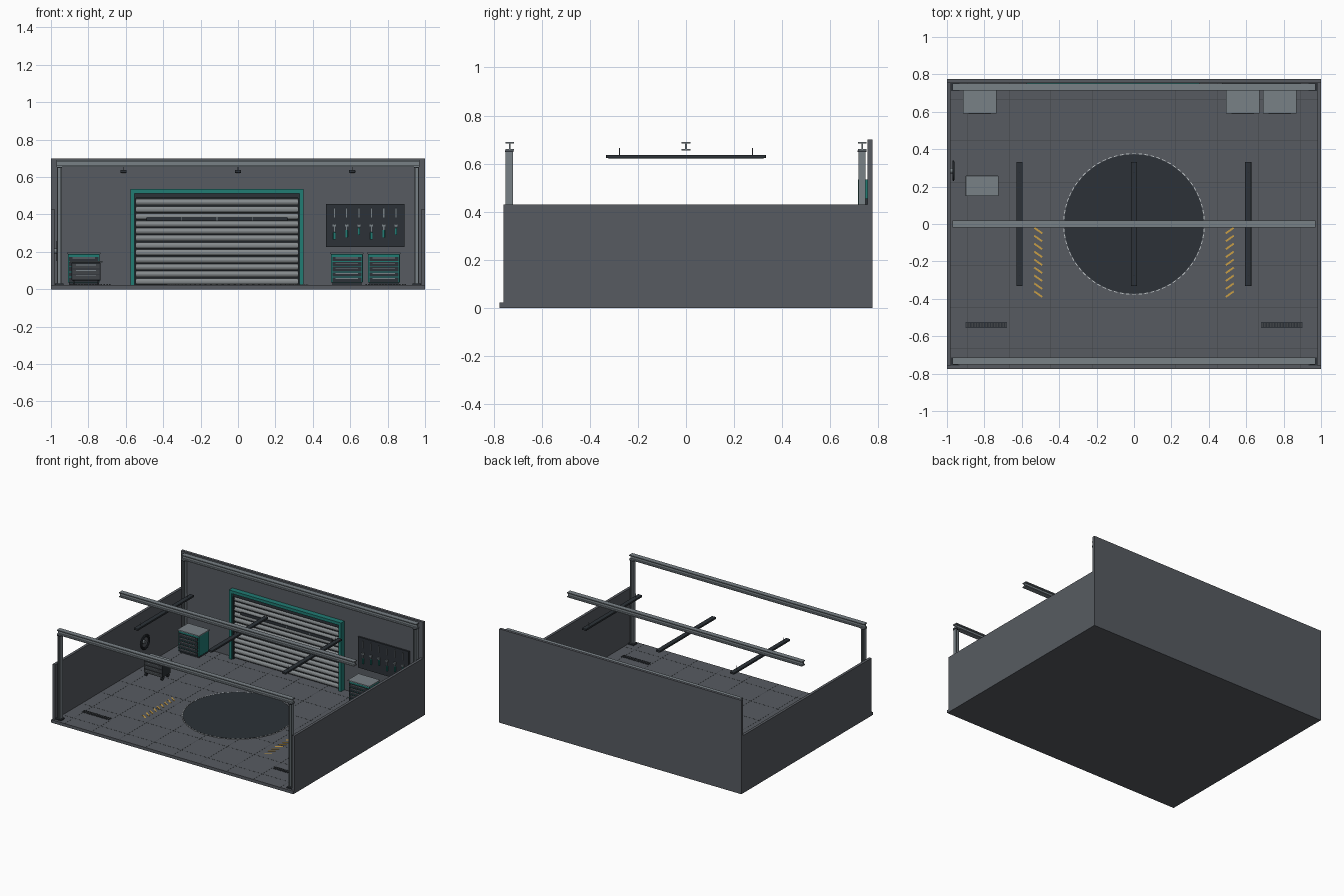
import bpy, bmesh, math
from mathutils import Matrix, Vector

if "Cube" in bpy.data.objects:
    bpy.data.objects.remove(bpy.data.objects["Cube"])


def mat(name, r, g, b):
    m = bpy.data.materials.new(name)
    m.diffuse_color = (r, g, b, 1)
    m.use_nodes = True
    m.node_tree.nodes["Principled BSDF"].inputs["Base Color"].default_value = m.diffuse_color
    return m


WALL = mat("wall_grey", .095, .105, .12)
STEEL = mat("steel", .19, .22, .24)
SLAT = mat("slat_grey", .24, .26, .27)
DARK = mat("dark", .025, .031, .038)
LINE = mat("groove", .05, .056, .063)
TEAL = mat("teal", .015, .2, .175)
GOLD = mat("gold", .58, .34, .06)
PALE = mat("pale", .55, .58, .6)


def finish(name, bm, material, bevel=0):
    me = bpy.data.meshes.new(name)
    bm.to_mesh(me)
    bm.free()
    ob = bpy.data.objects.new(name, me)
    bpy.context.collection.objects.link(ob)
    me.materials.append(material)
    if bevel:
        b = ob.modifiers.new("bevel", 'BEVEL')
        b.width, b.segments = bevel, 2
    return ob


def boxes(name, items, material, bevel=0):
    """items: (x0, x1, y0, y1, z0, z1[, z-rotation])"""
    bm = bmesh.new()
    for x0, x1, y0, y1, z0, z1, *rot in items:
        c = Vector(((x0 + x1) / 2, (y0 + y1) / 2, (z0 + z1) / 2))
        m = (Matrix.Translation(c) @ Matrix.Rotation(rot[0] if rot else 0, 4, 'Z')
             @ Matrix.Diagonal((x1 - x0, y1 - y0, z1 - z0, 1)))
        bmesh.ops.create_cube(bm, size=1, matrix=m)
    return finish(name, bm, material, bevel)


def cylinders(name, items, material, axis='Z', seg=16):
    """items: (x, y, z, radius, length)"""
    turn = {'Z': Matrix(), 'X': Matrix.Rotation(math.pi / 2, 4, 'Y'),
            'Y': Matrix.Rotation(math.pi / 2, 4, 'X')}[axis]
    bm = bmesh.new()
    for x, y, z, r, h in items:
        bmesh.ops.create_cone(bm, cap_ends=True, segments=seg, radius1=r, radius2=r,
                              depth=h, matrix=Matrix.Translation((x, y, z)) @ turn)
    for f in bm.faces:
        f.smooth = len(f.verts) == 4
    return finish(name, bm, material)


def torus(name, centre, R, r, material, seg=40):
    # ring lying in the YZ plane
    bm = bmesh.new()
    rings = []
    for i in range(seg):
        a = 2 * math.pi * i / seg
        ring = []
        for j in range(8):
            b = math.pi * j / 4
            q = R + r * math.cos(b)
            ring.append(bm.verts.new((centre[0] + r * math.sin(b), centre[1] + q * math.cos(a),
                                      centre[2] + q * math.sin(a))))
        rings.append(ring)
    for i in range(seg):
        p, q = rings[i], rings[(i + 1) % seg]
        for j in range(8):
            bm.faces.new((p[j], q[j], q[(j + 1) % 8], p[(j + 1) % 8])).smooth = True
    bmesh.ops.recalc_face_normals(bm, faces=bm.faces)
    return finish(name, bm, material)


F = .022  # floor level

# Shell
boxes("floor_slab", [(-1, 1, -.775, .775, 0, F)], WALL)
boxes("back_wall", [(-1, 1, .755, .775, F, .7)], WALL)
for s, n in ((-1, "left"), (1, "right")):
    boxes(n + "_wall", [(min(s, s * .98), max(s, s * .98), -.76, .755, F, .43)], WALL)

# Floor panel joints
joints = [(i * .2225 - .0012, i * .2225 + .0012, -.77, .755, F, F + .0006) for i in range(-4, 5)]
joints += [(-.98, .98, i * .2225 - .0012, i * .2225 + .0012, F, F + .0006) for i in range(-3, 4)]
boxes("floor_joints", joints, LINE)

# Turntable and dashed edge ring
cylinders("turntable", [(0, 0, F + .0015, .373, .003)], DARK, seg=96)
dashes = []
for i in range(72):
    a = 2 * math.pi * i / 72
    x, y = .376 * math.cos(a), .376 * math.sin(a)
    dashes.append((x - .0022, x + .0022, y - .010, y + .010, F, F + .0035, a))
boxes("turntable_dashes", dashes, PALE)

# Hazard stripes and drains on both sides
stripes, frames, bars = [], [], []
for s in (-1, 1):
    for i in range(9):
        x, y = s * .512, -.035 - i * .0425
        stripes.append((x - .026, x + .026, y - .005, y + .005, F, F + .002, s * math.radians(35)))
    x = s * .79
    frames.append((x - .112, x + .112, -.557, -.523, F, F + .002))
    for i in range(15):
        u = x - .105 + i * .015
        bars.append((u - .004, u + .004, -.552, -.528, F, F + .005))
boxes("hazard_stripes", stripes, GOLD)
boxes("drain_pans", frames, DARK)
boxes("drain_bars", bars, LINE)

# Steel frame: I-section beams and columns
for y, n in ((-.733, "front"), (0, "middle"), (.733, "back")):
    boxes(n + "_beam", [(-.97, .97, y - .018, y + .018, .684, .691),
                        (-.97, .97, y - .004, y + .004, .662, .684),
                        (-.97, .97, y - .018, y + .018, .655, .662)], STEEL)
for y, n in ((-.735, "front"), (.732, "back")):
    cols, plates = [], []
    for s in (-1, 1):
        x = s * .955
        cols += [(x - .012, x - .007, y - .015, y + .015, F, .655),
                 (x + .007, x + .012, y - .015, y + .015, F, .655),
                 (x - .007, x + .007, y - .003, y + .003, F, .655)]
        plates += [(x - .023, x + .023, y - .022, y + .022, F, F + .008),
                   (x - .014, x + .014, y - .018, y + .018, .648, .655)]
    boxes(n + "_columns", cols, STEEL)
    boxes(n + "_column_plates", plates, DARK)

# Hanging lights
lights, lenses, rods = [], [], []
for x in (-.612, 0, .61):
    lights.append((x - .017, x + .017, -.332, .332, .623, .637))
    lenses.append((x - .012, x + .012, -.322, .322, .620, .623))
    rods += [(x, y, .65, .0015, .03) for y in (-.277, .277)]
boxes("light_housings", lights, DARK, .002)
boxes("light_lenses", lenses, PALE)
cylinders("light_hangers", rods, STEEL, seg=8)

# Roller door
boxes("door_frame", [(-.575, -.553, .715, .755, F, .535), (.328, .35, .715, .755, F, .535),
                     (-.553, .328, .715, .755, .513, .535)], TEAL)
boxes("door_backing", [(-.553, .328, .748, .755, F, .513)], DARK)
boxes("door_drum_cover", [(-.553, .328, .728, .748, .487, .513)], DARK)
boxes("door_rails", [(-.553, -.546, .725, .748, F, .487), (.321, .328, .725, .748, F, .487)], DARK)
bm = bmesh.new()
for i in range(12):
    z = F + .004 + i * .0385
    arc = [(.748 - .013 * math.sin(math.pi * k / 6), z + .016 * (1 - math.cos(math.pi * k / 6)))
           for k in range(7)]
    ends = [[bm.verts.new((x, y, w)) for y, w in arc] for x in (-.546, .321)]
    for k in range(6):
        bm.faces.new((ends[0][k], ends[1][k], ends[1][k + 1], ends[0][k + 1]))
    bm.faces.new(ends[0])
    bm.faces.new(ends[1][::-1])
    bm.faces.new((ends[0][0], ends[0][6], ends[1][6], ends[1][0]))
bmesh.ops.recalc_face_normals(bm, faces=bm.faces)
finish("door_slats", bm, SLAT)
boxes("door_window_band", [(-.49, .265, .731, .748, .365, .386)], DARK)
boxes("door_window_dividers", [(-.49 + i * .151 * 1.25 - .002, -.49 + i * .151 * 1.25 + .002,
                                .729, .732, .365, .386) for i in range(1, 4)], STEEL)

# Tool board with two rows of hanging tools
boxes("tool_board", [(.47, .89, .742, .755, .225, .455)], DARK)
cylinders("board_hooks", [(.515 + i * .066, .737, z, .003, .012)
                          for i in range(6) for z in (.345, .435)], STEEL, 'Y', 8)
shafts, grips = [], []
for i in range(6):
    x, lo = .515 + i * .066, .265 + .012 * (i % 3)
    shafts += [(x - .003, x + .003, .736, .742, lo + .035, .345),
               (x - .009, x + .009, .735, .742, .335, .347),
               (x - .003, x + .003, .736, .742, .385, .432)]
    grips += [(x - .006, x + .006, .733, .742, lo, lo + .04)]
boxes("tool_shafts", shafts, STEEL)
boxes("tool_grips", grips, TEAL, .002)


# Drawer cabinets
def cabinet(name, x):
    y0, y1 = .596, .715
    boxes(name + "_plinth", [(x - .078, x + .078, y0 + .012, y1, F, .035)], DARK)
    boxes(name + "_body", [(x - .085, x + .085, y0, y1, .035, .188)], TEAL, .003)
    boxes(name + "_worktop", [(x - .09, x + .09, y0 - .006, y1 + .003, .188, .196)], STEEL, .002)
    zs = [.040 + i * .0275 for i in range(5)]
    boxes(name + "_drawers", [(x - .078, x + .078, y0 - .004, y0, z, z + .023) for z in zs], DARK)
    boxes(name + "_handles", [(x - .06, x + .06, y0 - .009, y0 - .004, z + .015, z + .019)
                              for z in zs], STEEL)


for n, x in (("left_cabinet", -.825), ("middle_cabinet", .582), ("right_cabinet", .78)):
    cabinet(n, x)

# Rolling tool cart
boxes("cart_body", [(-.89, -.735, .158, .252, .048, .142)], DARK, .002)
boxes("cart_top", [(-.9, -.724, .15, .258, .142, .15)], STEEL, .002)
boxes("cart_drawers", [(-.884, -.741, .154, .158, .053 + i * .029, .078 + i * .029)
                       for i in range(3)], LINE)
boxes("cart_handles", [(-.865, -.76, .15, .154, .07 + i * .029, .074 + i * .029)
                       for i in range(3)], STEEL)
cylinders("cart_casters", [(x, y, .035, .013, .01) for x in (-.878, -.747)
                           for y in (.172, .238)], DARK, 'X')

# Hose reel on the left wall
for i, r in enumerate((.05, .042)):
    torus(f"hose_coil_{i}", (-.966, .285, .205), r, .005, DARK)
cylinders("hose_reel_hub", [(-.974, .285, .205, .014, .014)], STEEL, 'X')
